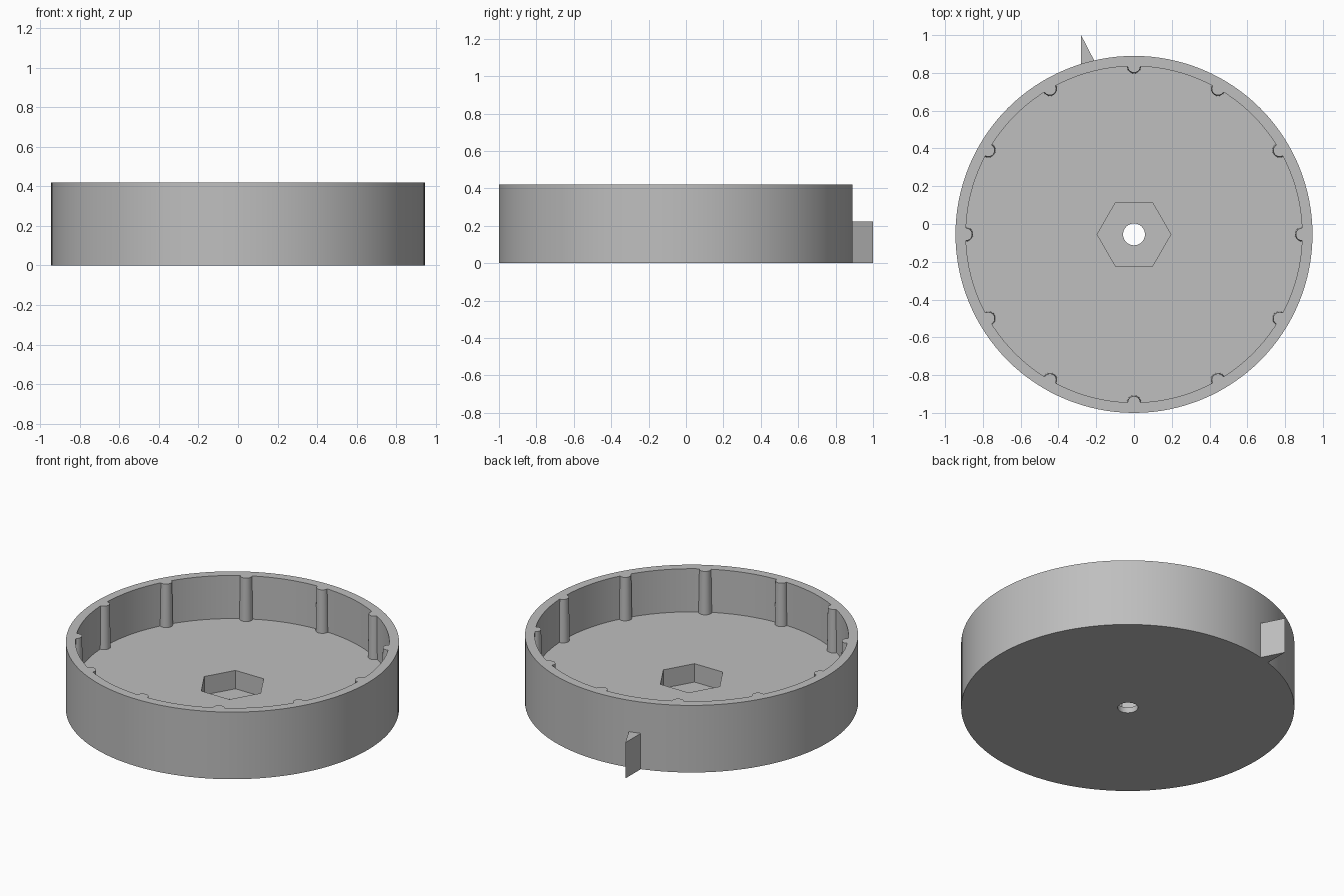
import bpy, bmesh, math
from mathutils import Matrix, Vector

if "Cube" in bpy.data.objects:
    bpy.data.objects.remove(bpy.data.objects["Cube"], do_unlink=True)

CY = -0.055            # centre of the round tray in y
R, WALL, H = 0.945, 0.055, 0.42
FLOOR, POCKET = 0.15, 0.035
INNER = R - WALL

grey = bpy.data.materials.new("matte grey")
grey.use_nodes = True
colour = (0.52, 0.52, 0.52, 1)
grey.diffuse_color = colour
grey.node_tree.nodes["Principled BSDF"].inputs["Base Color"].default_value = colour


def finish(name, bm):
    bmesh.ops.recalc_face_normals(bm, faces=bm.faces)
    mesh = bpy.data.meshes.new(name)
    bm.to_mesh(mesh)
    bm.free()
    mesh.materials.append(grey)
    obj = bpy.data.objects.new(name, mesh)
    bpy.context.collection.objects.link(obj)
    return obj


def cylinder(name, r, z0, z1, sides, centre=(0, CY), r_top=None):
    bm = bmesh.new()
    mid = Matrix.Translation((centre[0], centre[1], (z0 + z1) / 2))
    bmesh.ops.create_cone(bm, cap_ends=True, segments=sides, radius1=r,
                          radius2=r if r_top is None else r_top,
                          depth=z1 - z0, matrix=mid)
    return finish(name, bm)


def activate(obj):
    bpy.ops.object.select_all(action='DESELECT')
    obj.select_set(True)
    bpy.context.view_layer.objects.active = obj


def cut(obj, cutter):
    mod = obj.modifiers.new("cut", 'BOOLEAN')
    mod.operation, mod.solver, mod.object = 'DIFFERENCE', 'EXACT', cutter
    activate(obj)
    bpy.ops.object.modifier_apply(modifier=mod.name)
    bpy.data.objects.remove(cutter, do_unlink=True)


# Hollow of the tray, with twelve tapered ribs left standing round its wall
hollow = cylinder("hollow_cutter", INNER, FLOOR, H + 0.1, 128)
for i in range(12):
    a = math.radians(30 * i)
    spot = (INNER * math.cos(a), CY + INNER * math.sin(a))
    cut(hollow, cylinder("rib_cutter", 0.039, FLOOR - 0.05, H + 0.15, 24, spot, 0.031))

# Tray body with hollow, hexagonal nut pocket and shaft hole
tray = cylinder("round_tray", R, 0, H, 128)
cut(tray, hollow)
nut = cylinder("nut_cutter", 0.195, POCKET, FLOOR + 0.1, 6)
# Put the hexagon's corners on the x axis
turn = Matrix.Translation((0, CY, 0)) @ Matrix.Rotation(math.radians(30), 4, 'Z') \
    @ Matrix.Translation((0, -CY, 0))
if not any(abs(v.co.y - CY) < 0.01 for v in nut.data.vertices):
    nut.data.transform(turn)
cut(tray, nut)
cut(tray, cylinder("shaft_cutter", 0.058, -0.1, FLOOR, 32))

# Pointed tooth on the outside at the back
bm = bmesh.new()
outline = [(-0.28, 0.835), (-0.20, 0.845), (-0.28, 1.0)]
base = bm.faces.new([bm.verts.new((x, y, 0)) for x, y in outline])
top = bmesh.ops.extrude_face_region(bm, geom=[base])["geom"]
bmesh.ops.translate(bm, vec=Vector((0, 0, 0.224)),
                    verts=[g for g in top if isinstance(g, bmesh.types.BMVert)])
finish("pointer_tooth", bm)

activate(tray)
bpy.ops.object.shade_smooth_by_angle(angle=math.radians(30))
